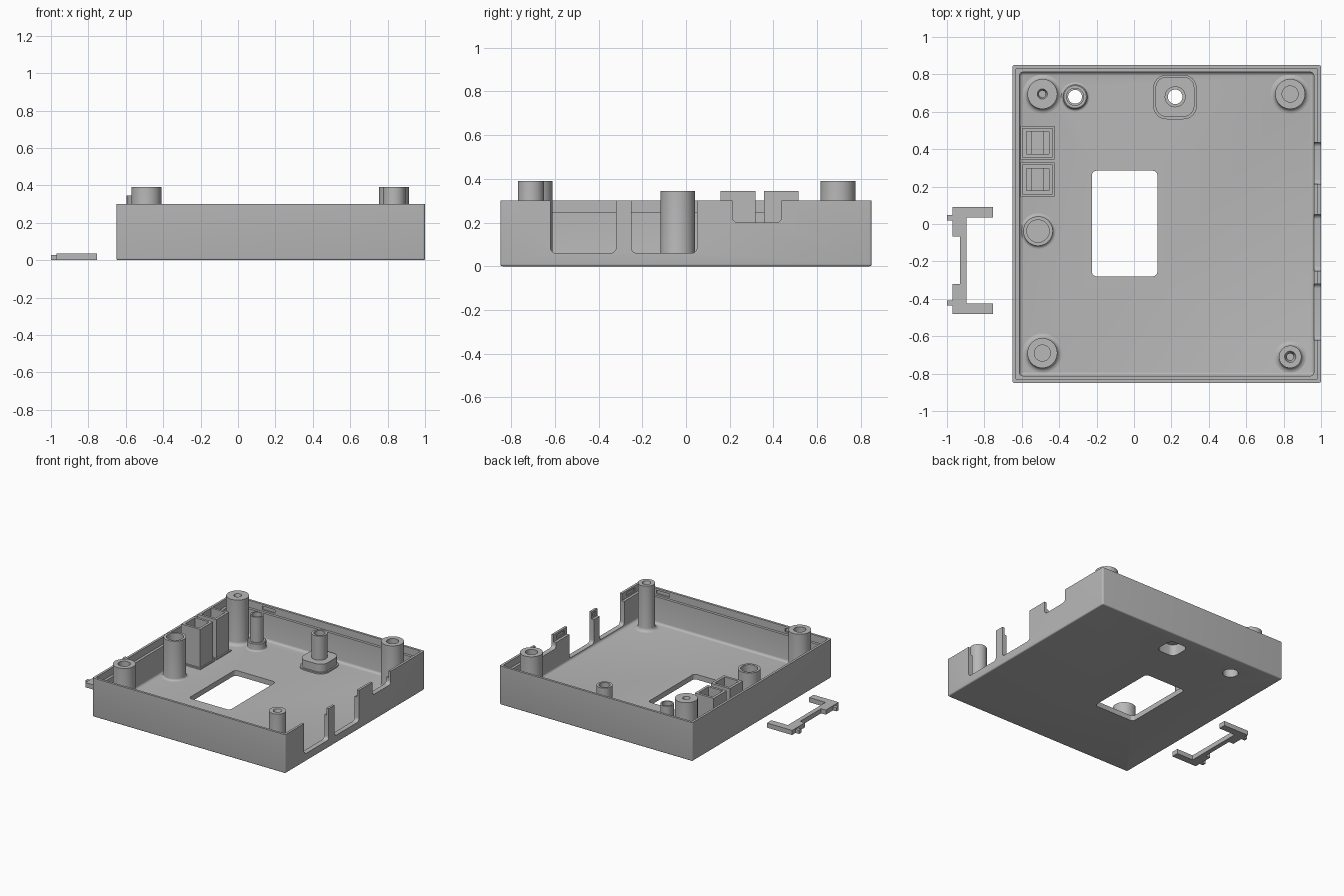
import bpy, bmesh, math
from mathutils import Vector, Matrix

if "Cube" in bpy.data.objects:
    bpy.data.objects.remove(bpy.data.objects["Cube"], do_unlink=True)

grey = bpy.data.materials.new("mid grey plastic")
grey.use_nodes = True
COLOUR = (0.48, 0.48, 0.48, 1)
grey.diffuse_color = COLOUR
grey.node_tree.nodes["Principled BSDF"].inputs["Base Color"].default_value = COLOUR

FLOOR, TOP, BOSS_TOP, LEDGE = 0.04, 0.30, 0.39, 0.245


def finish(name, bm):
    bmesh.ops.recalc_face_normals(bm, faces=bm.faces)
    mesh = bpy.data.meshes.new(name)
    bm.to_mesh(mesh)
    bm.free()
    mesh.materials.append(grey)
    obj = bpy.data.objects.new(name, mesh)
    bpy.context.collection.objects.link(obj)
    return obj


def block(name, low, high, radius=0, axis=2, also_bottom=0):
    """Box with the edges along one axis rounded, and optionally the bottom ones."""
    low, high = Vector(low), Vector(high)
    bm = bmesh.new()
    size = high - low
    bmesh.ops.create_cube(bm, size=1, matrix=Matrix.Translation((low + high) / 2)
                          @ Matrix.Diagonal((*size, 1)))
    if radius:
        edges = [e for e in bm.edges
                 if abs((e.verts[0].co - e.verts[1].co)[axis]) > size[axis] * 0.9]
        bmesh.ops.bevel(bm, geom=edges, offset=radius, segments=6,
                        profile=0.5, affect='EDGES')
    if also_bottom:
        edges = [e for e in bm.edges if all(abs(v.co.z - low.z) < 1e-5 for v in e.verts)]
        bmesh.ops.bevel(bm, geom=edges, offset=also_bottom, segments=4,
                        profile=0.5, affect='EDGES')
    return finish(name, bm)


def lathe(name, x, y, profile, steps=40):
    """Spin a radius/height profile about a vertical axis."""
    bm = bmesh.new()
    verts = [bm.verts.new((x + r, y, z)) for r, z in profile]
    edges = [bm.edges.new(pair) for pair in zip(verts, verts[1:])]
    bmesh.ops.spin(bm, geom=verts + edges, cent=(x, y, 0), axis=(0, 0, 1),
                   angle=math.tau, steps=steps)
    bmesh.ops.remove_doubles(bm, verts=bm.verts, dist=1e-5)
    return finish(name, bm)


def rod(x, y, r, z0, z1):
    return lathe("cutter", x, y, [(0, z0), (r, z0), (r, z1), (0, z1)])


def cut(obj, cutters, keep=False):
    """Subtract the cutters from an object and bake the result."""
    for cutter in cutters:
        mod = obj.modifiers.new("cut", 'BOOLEAN')
        mod.operation, mod.solver, mod.object = 'DIFFERENCE', 'EXACT', cutter
        graph = bpy.context.evaluated_depsgraph_get()
        mesh = bpy.data.meshes.new_from_object(obj.evaluated_get(graph))
        obj.modifiers.clear()
        obj.data = mesh
        if not keep:
            bpy.data.objects.remove(cutter, do_unlink=True)


def flare(r, size=0.025):
    """Concave foot where a round post meets the floor."""
    arc = [i * math.pi / 8 for i in range(5)]
    return [(r + size * (1 - math.sin(a)), FLOOR + size * (1 - math.cos(a))) for a in arc]


# Tray shell with an inner ledge below the rim
tray = block("tray", (-0.65, -0.85, 0), (1, 0.85, TOP), 0.012, 2, 0.01)
cut(tray, [
    block("cutter", (-0.612, -0.812, FLOOR), (0.962, 0.812, 0.6), 0.02, 2, 0.018),
    block("cutter", (-0.632, -0.832, LEDGE), (0.982, 0.832, 0.6), 0.01),
])

# Floor window and the connector openings in the side wall
openings = [block("cutter", (-0.225, -0.28, -0.1), (0.125, 0.285, 0.2), 0.025)]
for y0, y1, z in [(-0.62, -0.32, 0.06), (-0.25, 0.05, 0.06), (0.213, 0.437, 0.20)]:
    openings.append(block("cutter", (0.93, y0, z), (1.1, y1, 0.6), 0.025, 0))
cut(tray, openings)

# Shallow snap slots inside the rim
slots = []
for x, y in [(-0.32, 0.832), (0.78, -0.832), (0.78, 0.832), (-0.32, -0.832)]:
    slots.append(block("cutter", (x - 0.055, y - 0.009, 0.258), (x + 0.055, y + 0.009, 0.285)))
for y, half in [(-0.73, 0.05), (-0.285, 0.02), (0.13, 0.05)]:
    slots.append(block("cutter", (0.97, y - half, 0.258), (0.991, y + half, 0.285)))
cut(tray, slots)

# Raised screw pads with hollow undersides and tubular posts
round_pad = lathe("round_pad", -0.315, 0.68,
                  [(0, 0.02), (0.078, 0.02)] + flare(0.066, 0.012)
                  + [(0.066, 0.095), (0.06, 0.10), (0, 0.10)])
square_pad = block("square_pad", (0.115, 0.573, 0.02), (0.323, 0.787, 0.11), 0.06)
square_foot = block("square_pad_foot", (0.103, 0.56, 0.02), (0.335, 0.797, 0.05), 0.07)
for pad, x, r, hole in [(round_pad, -0.315, 0.048, 0.037), (square_pad, 0.22, 0.056, 0.039)]:
    if pad is round_pad:
        recess = rod(x, 0.68, 0.055, -0.1, 0.075)
        parts = [pad, tray]
    else:
        recess = block("cutter", (x - 0.08, 0.60, -0.1), (x + 0.08, 0.76, 0.085), 0.045)
        parts = [pad, square_foot, tray]
    bore = rod(x, 0.68, hole, -0.2, 0.5)
    for part in parts:
        cut(part, [recess, bore], keep=True)
    for cutter in (recess, bore):
        bpy.data.objects.remove(cutter, do_unlink=True)
    base = 0.09
    lathe("screw_post", x, 0.68, [(hole, base), (r, base), (r, 0.295),
                                  (hole, 0.295), (hole, base)])

# Corner bosses: wide blind sockets or countersunk pilot holes
for name, x, y, r, hole, pilot in [
        ("back_right_boss", -0.49, 0.695, 0.08, 0.027, 0.018),
        ("back_left_boss", 0.835, 0.695, 0.08, 0.043, 0.043),
        ("front_right_boss", -0.49, -0.69, 0.08, 0.043, 0.043),
        ("front_left_boss", 0.835, -0.71, 0.06, 0.03, 0.018)]:
    lathe(name, x, y, [(0, 0.02), (r + 0.025, 0.02)] + flare(r)
          + [(r, BOSS_TOP), (hole, BOSS_TOP), (pilot, BOSS_TOP - 0.03),
             (pilot, 0.15), (0, 0.15)])

# Wide open tube beside the right wall
lathe("wide_tube", -0.513, -0.038, [(0, 0.02), (0.095, 0.02)] + flare(0.079, 0.016)
      + [(0.079, 0.345), (0.06, 0.345), (0.06, 0.08), (0, 0.08)])

# Pair of square sockets with a stepped well
for y in (0.238, 0.435):
    socket = block("square_socket", (-0.597, y - 0.079, 0.02), (-0.435, y + 0.079, 0.345))
    cut(socket, [
        block("cutter", (-0.576, y - 0.06, 0.24), (-0.455, y + 0.06, 0.5)),
        block("cutter", (-0.545, y - 0.06, 0.06), (-0.486, y + 0.06, 0.5)),
    ])
    block("socket_foot", (-0.607, y - 0.09, 0.02), (-0.425, y + 0.09, 0.05))

# Loose retaining clip lying beside the tray
half = [(-0.93, 0), (-0.93, 0.127), (-0.97, 0.127), (-0.97, 0.285),
        (-0.755, 0.285), (-0.755, 0.23), (-0.895, 0.23), (-0.895, 0)]
MID = -0.195
outline = half[1:-1] + [(x, -y) for x, y in reversed(half[1:-1])]
bm = bmesh.new()
face = bm.faces.new([bm.verts.new((x, y + MID, 0)) for x, y in outline])
grown = bmesh.ops.extrude_face_region(bm, geom=[face])
for v in grown["geom"]:
    if isinstance(v, bmesh.types.BMVert):
        v.co.z = 0.036
finish("clip", bm)
for side in (-1, 1):
    y = MID + side * 0.228
    block("clip_tab", (-1, y - 0.014, 0), (-0.96, y + 0.014, 0.028))

# Smooth the rounded surfaces and keep the hard edges
bpy.ops.object.select_all(action='DESELECT')
for obj in bpy.context.collection.objects:
    if obj.type == 'MESH' and grey.name in obj.data.materials:
        obj.select_set(True)
        bpy.context.view_layer.objects.active = obj
bpy.ops.object.shade_smooth_by_angle(angle=math.radians(30))
